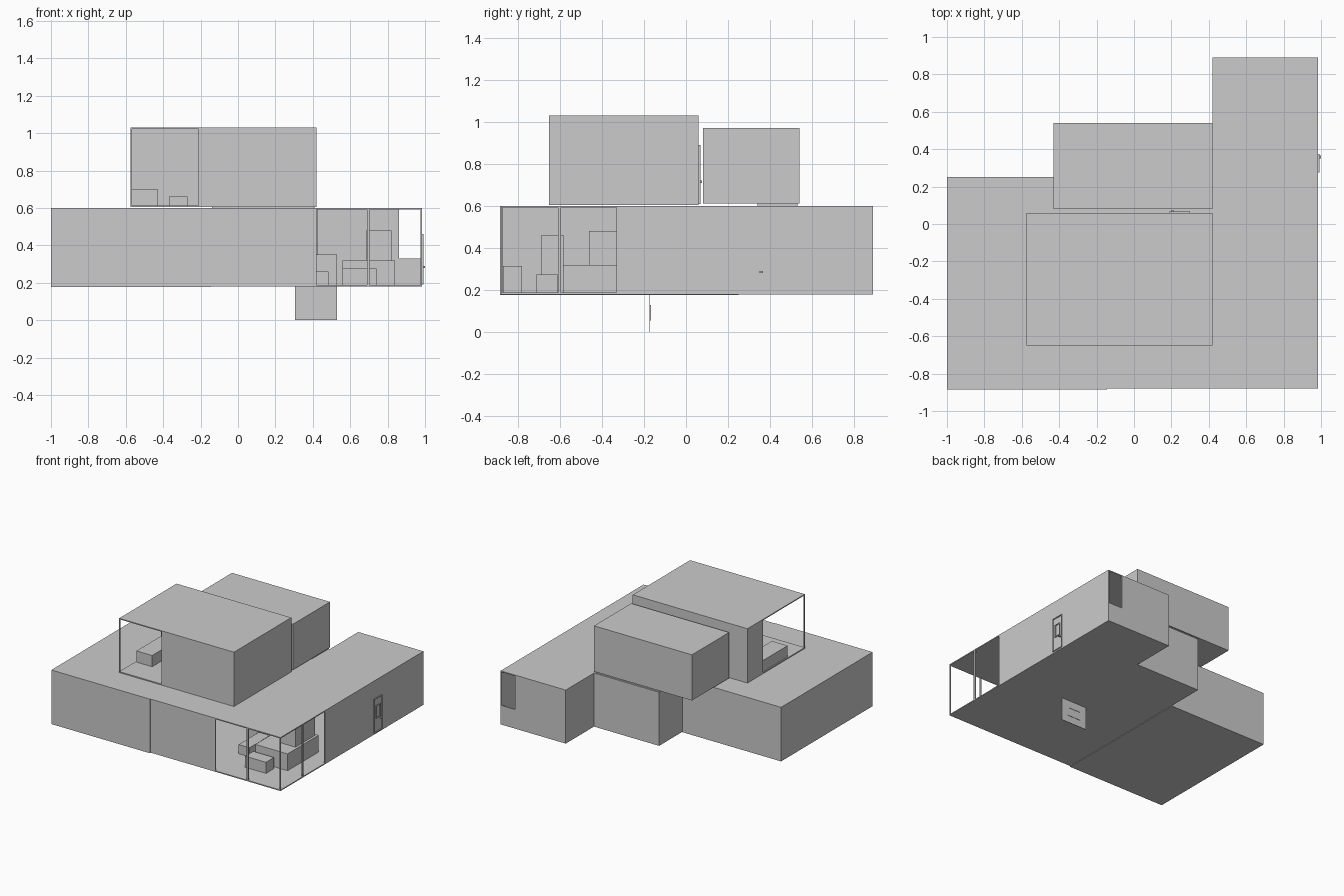
import bpy, bmesh

if "Cube" in bpy.data.objects:
    bpy.data.objects.remove(bpy.data.objects["Cube"])

T = 0.008  # wall thickness


def prism(name, pts, z0, z1):
    """Closed solid from a plan outline."""
    bm = bmesh.new()
    face = bm.faces.new([bm.verts.new((x, y, z0)) for x, y in pts])
    top = bmesh.ops.extrude_face_region(bm, geom=[face])
    bmesh.ops.translate(bm, vec=(0, 0, z1 - z0),
                        verts=[v for v in top["geom"] if isinstance(v, bmesh.types.BMVert)])
    bmesh.ops.recalc_face_normals(bm, faces=bm.faces[:])
    me = bpy.data.meshes.new(name)
    bm.to_mesh(me)
    bm.free()
    ob = bpy.data.objects.new(name, me)
    bpy.context.collection.objects.link(ob)
    return ob


def box(name, x0, x1, y0, y1, z0, z1):
    return prism(name, [(x0, y0), (x1, y0), (x1, y1), (x0, y1)], z0, z1)


def apply_all(ob):
    bpy.context.view_layer.objects.active = ob
    for m in list(ob.modifiers):
        bpy.ops.object.modifier_apply(modifier=m.name)


def shell(ob, openings=()):
    """Hollow the volume inwards, then cut the openings."""
    s = ob.modifiers.new("walls", 'SOLIDIFY')
    s.thickness, s.offset, s.use_even_offset = T, -1, True
    cutters = []
    for dims in openings:
        c = box("cutter", *dims)
        c.hide_render = True
        b = ob.modifiers.new("opening", 'BOOLEAN')
        b.operation, b.solver, b.object = 'DIFFERENCE', 'EXACT', c
        cutters.append(c)
    apply_all(ob)
    for c in cutters:
        bpy.data.objects.remove(c)
    return ob


# Ground floor: main L-shaped volume with glazed front corner and rear window
plan = [(-0.145, -0.88), (0.985, -0.88), (0.985, 0.89), (0.42, 0.89),
        (0.42, 0.54), (-0.145, 0.54)]
shell(prism("ground_floor_main", plan, 0.18, 0.60), [
    (0.42, 0.977, -0.95, -0.865, 0.188, 0.592),
    (0.965, 1.05, -0.872, -0.33, 0.188, 0.592),
    (0.86, 0.977, 0.87, 0.95, 0.33, 0.592)])

# Ground floor: left wing, set slightly proud of the main volume
shell(box("ground_floor_left_wing", -1, -0.145, -0.884, 0.25, 0.176, 0.60))

# Upper floor: glazed corner volume and rear volume
shell(box("upper_floor_front", -0.575, 0.42, -0.65, 0.06, 0.604, 1.03), [
    (-0.568, -0.21, -0.7, -0.635, 0.612, 1.022),
    (-0.62, -0.56, -0.643, -0.13, 0.612, 1.022)])
shell(box("upper_floor_rear", -0.43, 0.42, 0.08, 0.54, 0.612, 0.97))
box("rear_volume_base", -0.14, 0.41, 0.34, 0.53, 0.60, 0.612)

# Window mullions
box("front_mullion", 0.69, 0.704, -0.88, -0.872, 0.188, 0.592)
box("side_mullion", 0.977, 0.985, -0.609, -0.595, 0.188, 0.592)

# Lounge furniture seen through the glazed corner
box("sofa_base", 0.56, 0.84, -0.585, -0.2, 0.188, 0.32)
box("sofa_back", 0.685, 0.82, -0.46, -0.22, 0.32, 0.48)
box("coffee_table", 0.56, 0.74, -0.71, -0.61, 0.188, 0.275)
box("side_bench", 0.39, 0.485, -0.55, -0.3, 0.188, 0.26)
box("cabinet", 0.30, 0.53, -0.30, -0.15, 0.188, 0.35)
box("low_shelf", 0.0, 0.28, -0.87, -0.78, 0.188, 0.315)
box("tall_shelf", 0.0, 0.14, -0.69, -0.58, 0.188, 0.46)

# Bedroom furniture seen through the upper glazed corner
box("bed", -0.566, -0.43, -0.45, -0.13, 0.612, 0.70)
box("bedroom_table", -0.37, -0.27, -0.36, -0.2, 0.612, 0.66)


def side_frame(name, y0, y1, z0, z1, w, x0=0.985, x1=0.992):
    """Rectangular trim on the right-hand wall."""
    box(name + "_front", x0, x1, y0, y0 + w, z0, z1)
    box(name + "_rear", x0, x1, y1 - w, y1, z0, z1)
    box(name + "_top", x0, x1, y0 + w, y1 - w, z1 - w, z1)
    box(name + "_bottom", x0, x1, y0 + w, y1 - w, z0, z0 + w)


# Side door trim and handle
side_frame("side_door_trim", 0.275, 0.375, 0.19, 0.46, 0.006)
side_frame("side_door_panel", 0.298, 0.352, 0.30, 0.40, 0.006)
box("side_door_handle", 0.985, 1.0, 0.35, 0.365, 0.28, 0.29)

# Door at the back of the upper floor
box("upper_door", 0.19, 0.30, 0.06, 0.068, 0.61, 0.89)
box("upper_door_handle", 0.20, 0.21, 0.068, 0.075, 0.71, 0.72)

# Flat support panel standing under the house, with raised trim
box("support_panel", 0.305, 0.53, -0.174, -0.17, 0, 0.18)
for i, (x0, x1, z0, z1) in enumerate([(0.36, 0.475, 0.12, 0.128), (0.36, 0.475, 0.055, 0.063),
                                      (0.36, 0.368, 0.063, 0.12), (0.467, 0.475, 0.063, 0.12)]):
    box(f"support_panel_trim_{i + 1}", x0, x1, -0.17, -0.167, z0, z1)
